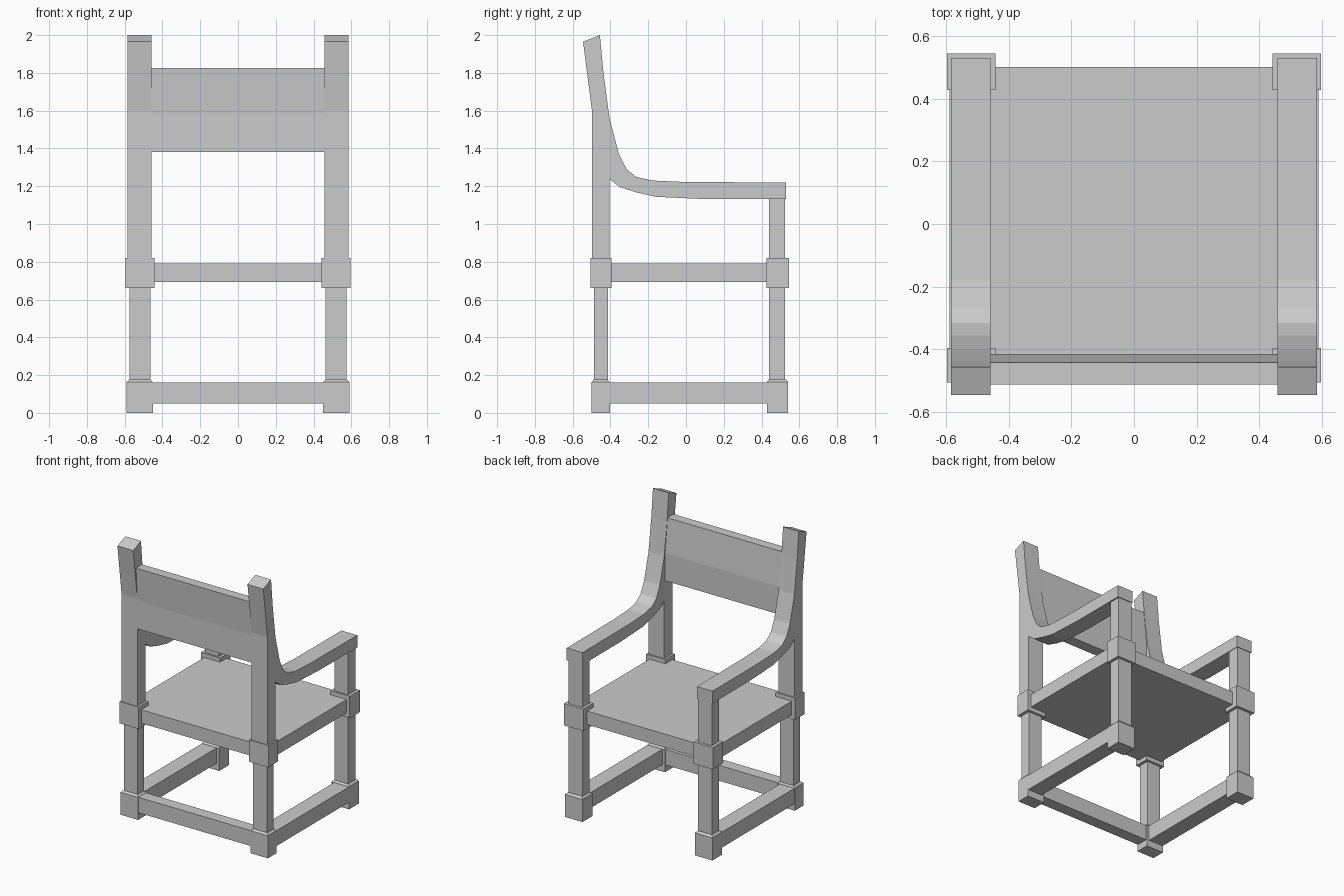
import bpy, bmesh

if "Cube" in bpy.data.objects:
    bpy.data.objects.remove(bpy.data.objects["Cube"])


def make(name, bm):
    bmesh.ops.recalc_face_normals(bm, faces=bm.faces)
    mesh = bpy.data.meshes.new(name)
    bm.to_mesh(mesh)
    bm.free()
    ob = bpy.data.objects.new(name, mesh)
    bpy.context.collection.objects.link(ob)
    return ob


def mirror(ob):
    mod = ob.modifiers.new("mirror_x", 'MIRROR')
    mod.use_axis[0] = True
    mod.use_mirror_merge = False
    return ob


def box(name, x, y, z, chamfer=0.0):
    """Box from ranges; chamfer slopes the top edges inward above z[1]."""
    bm = bmesh.new()
    levels = [(z[0], 0), (z[1], 0)]
    if chamfer:
        levels.append((z[1] + chamfer, chamfer))
    rings = []
    for h, i in levels:
        rings.append([bm.verts.new(p) for p in (
            (x[0] + i, y[0] + i, h), (x[1] - i, y[0] + i, h),
            (x[1] - i, y[1] - i, h), (x[0] + i, y[1] - i, h))])
    bm.faces.new(rings[0])
    bm.faces.new(rings[-1])
    for a, b in zip(rings, rings[1:]):
        for k in range(4):
            n = (k + 1) % 4
            bm.faces.new((a[k], a[n], b[n], b[k]))
    return make(name, bm)


def side_profile(name, pts, x0, x1):
    """Extrude a (y, z) outline along x."""
    bm = bmesh.new()
    face = bm.faces.new([bm.verts.new((x0, y, z)) for y, z in pts])
    ext = bmesh.ops.extrude_face_region(bm, geom=[face])
    verts = [g for g in ext["geom"] if isinstance(g, bmesh.types.BMVert)]
    bmesh.ops.translate(bm, verts=verts, vec=(x1 - x0, 0, 0))
    return make(name, bm)


# Feet, lower legs and seat-joint blocks, back and front pairs
for end, foot, leg, block in (
        ("back", (-0.5, -0.402), (-0.487, -0.412), (-0.505, -0.395)),
        ("front", (0.428, 0.541), (0.44, 0.525), (0.427, 0.544))):
    mirror(box(end + "_foot", (0.45, 0.59), foot, (0, 0.163), 0.014))
    mirror(box(end + "_leg", (0.463, 0.574), leg, (0.16, 0.68)))
    mirror(box(end + "_joint_block", (0.442, 0.596), block, (0.662, 0.82)))

# Front arm supports
mirror(box("arm_support", (0.463, 0.574), (0.44, 0.525), (0.8, 1.15)))

# Floor rails: both sides and the back
mirror(box("side_rail", (0.47, 0.588), (-0.45, 0.48), (0.05, 0.162)))
box("back_rail", (-0.5, 0.5), (-0.496, -0.41), (0.05, 0.162))

# Seat
box("seat", (-0.57, 0.57), (-0.475, 0.5), (0.692, 0.79))

# Back post flowing into the armrest
mirror(side_profile("back_post_and_arm", [
    (-0.498, 0.8), (-0.498, 1.6), (-0.545, 1.965), (-0.456, 2.0),
    (-0.437, 1.8), (-0.405, 1.56), (-0.355, 1.37), (-0.315, 1.29),
    (-0.265, 1.25), (-0.18, 1.23), (0.0, 1.222), (0.53, 1.22),
    (0.53, 1.132), (0.1, 1.132), (-0.16, 1.144), (-0.26, 1.167),
    (-0.35, 1.195), (-0.405, 1.238), (-0.405, 0.8)], 0.458, 0.584))

# Back panel, bent like the posts
side_profile("back_panel", [
    (-0.497, 1.38), (-0.497, 1.58), (-0.512, 1.825),
    (-0.442, 1.825), (-0.415, 1.58), (-0.415, 1.38)], -0.47, 0.47)
